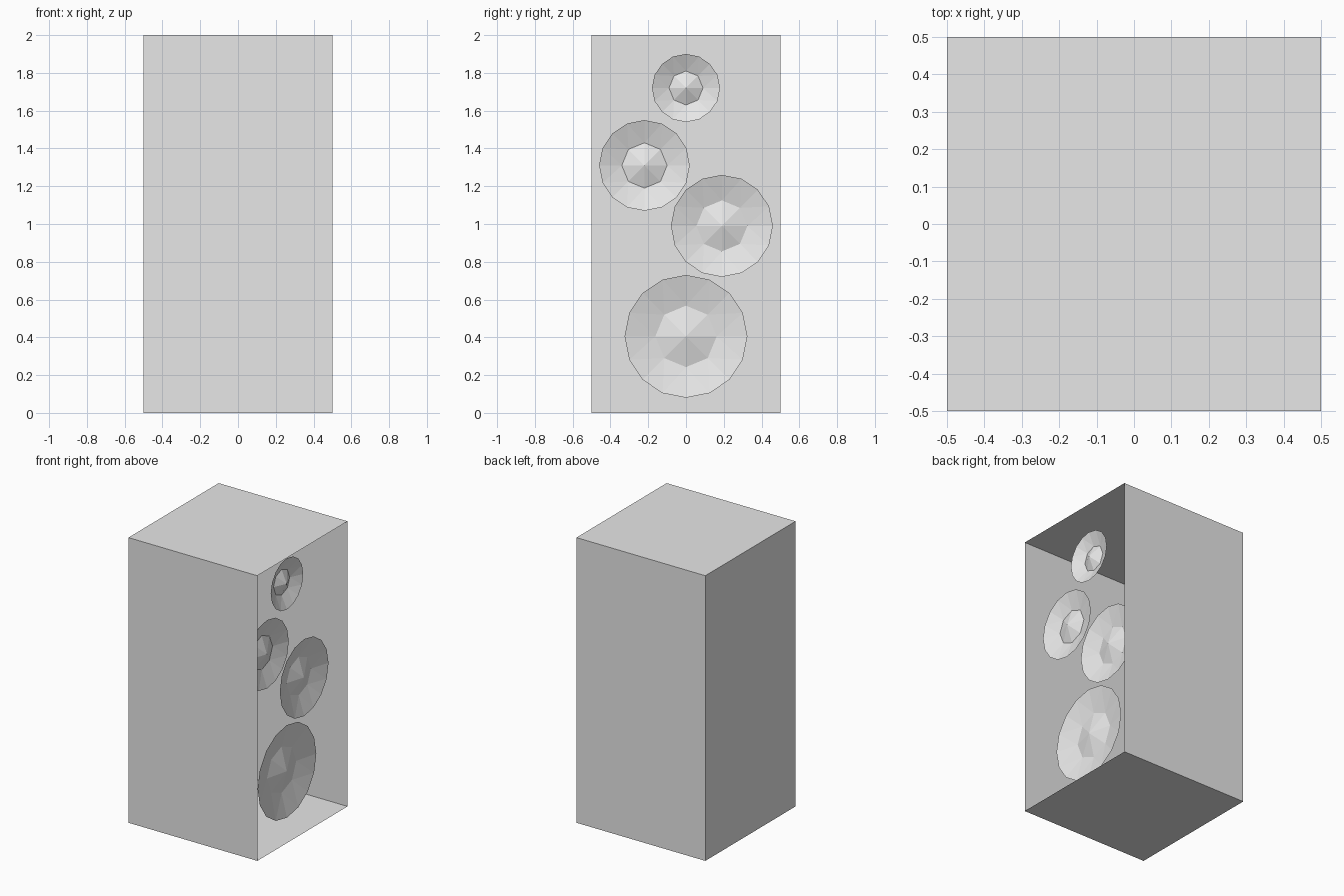
import bpy, bmesh, math

cube = bpy.data.objects.get("Cube")
if cube:
    bpy.data.objects.remove(cube, do_unlink=True)

grey = bpy.data.materials.new("light_grey")
grey.use_nodes = True
grey.diffuse_color = (0.8, 0.8, 0.8, 1)
grey.node_tree.nodes["Principled BSDF"].inputs["Base Color"].default_value = (0.8, 0.8, 0.8, 1)


def add_object(name, bm):
    mesh = bpy.data.meshes.new(name)
    bm.to_mesh(mesh)
    bm.free()
    mesh.materials.append(grey)
    obj = bpy.data.objects.new(name, mesh)
    bpy.context.collection.objects.link(obj)
    return obj


def ring(bm, x, y, z, radius, sides):
    steps = [2 * math.pi * i / sides for i in range(sides)]
    return [bm.verts.new((x, y + radius * math.cos(a), z + radius * math.sin(a))) for a in steps]


# Cabinet: thin shell, open on the +x side
bm = bmesh.new()
bmesh.ops.create_cube(bm, size=1)
for v in bm.verts:
    v.co.z = 2 * (v.co.z + 0.5)
bm.normal_update()
opening = [f for f in bm.faces if f.normal.x > 0.9]
bmesh.ops.delete(bm, geom=opening, context='FACES_ONLY')
add_object("cabinet", bm)


# Speaker: sixteen-sided rim, recessed cone, eight-sided raised dust cap
def add_speaker(name, y, z, radius, rim_x=0.38, depth=0.042, cap_height=0.04):
    bm = bmesh.new()
    outer = ring(bm, rim_x, y, z, radius, 16)
    inner = ring(bm, rim_x - depth, y, z, radius / 2, 8)
    tip = bm.verts.new((rim_x - depth + cap_height, y, z))
    for i in range(8):
        a, b = inner[i], inner[(i + 1) % 8]
        p, q, r = outer[2 * i], outer[2 * i + 1], outer[(2 * i + 2) % 16]
        for face in ((a, p, q), (a, q, b), (b, q, r), (a, b, tip)):
            bm.faces.new(face)
    add_object(name, bm)


add_speaker("tweeter", 0, 1.72, 0.18)
add_speaker("front_midrange", -0.22, 1.31, 0.24)
add_speaker("rear_midrange", 0.19, 0.99, 0.27)
add_speaker("woofer", 0, 0.405, 0.325)
